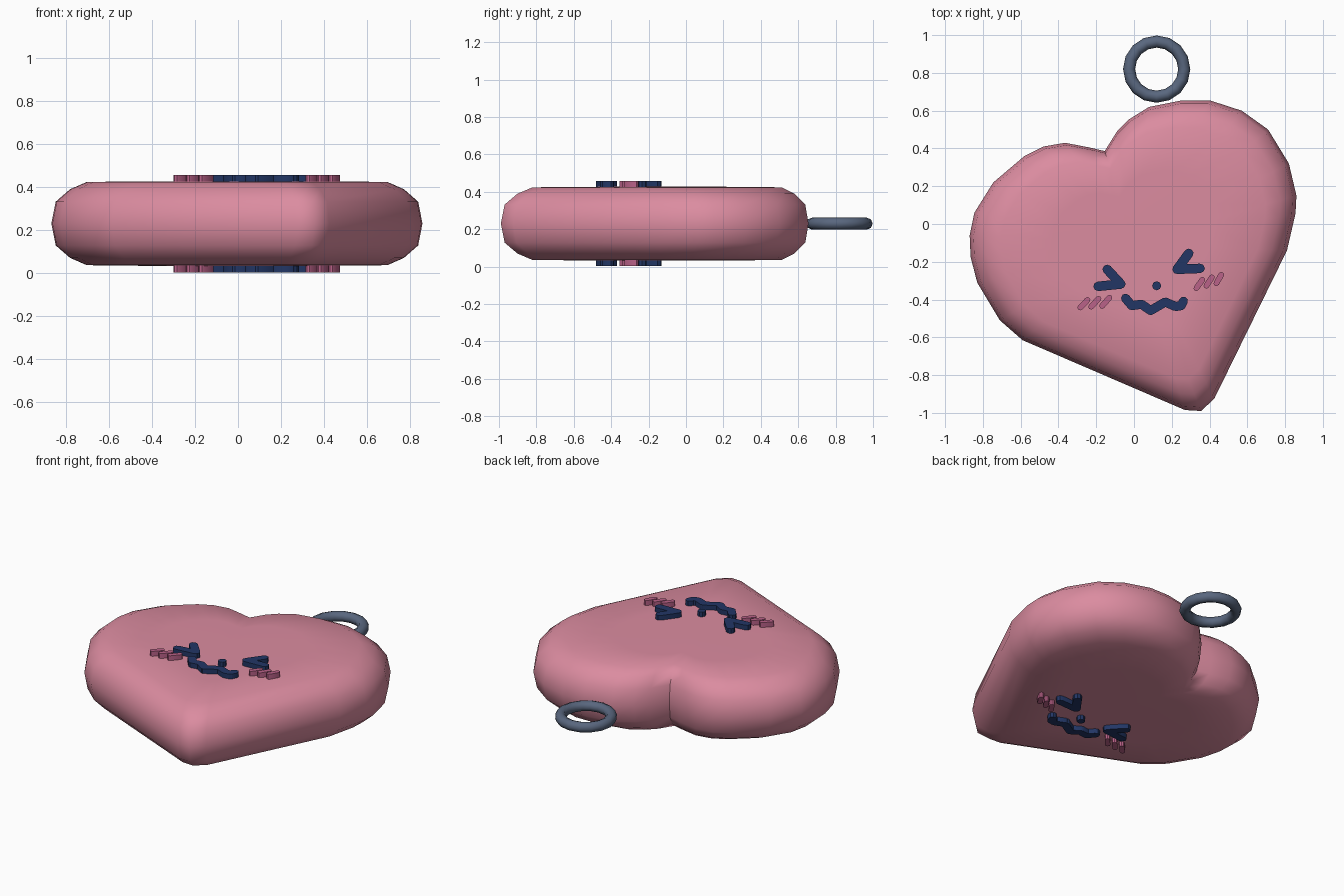
import bpy, bmesh, math
from mathutils import Vector

if "Cube" in bpy.data.objects:
    bpy.data.objects.remove(bpy.data.objects["Cube"])

MID = 0.23  # mid height, everything is symmetric about it


def material(name, rgb):
    m = bpy.data.materials.new(name)
    m.diffuse_color = (*rgb, 1)
    m.use_nodes = True
    m.node_tree.nodes["Principled BSDF"].inputs["Base Color"].default_value = m.diffuse_color
    return m


ROSE = material("rose pink", (0.71, 0.262, 0.352))
NAVY = material("navy blue", (0.016, 0.037, 0.13))
BLUSH = material("blush mauve", (0.49, 0.122, 0.25))
STEEL = material("slate steel", (0.10, 0.135, 0.21))


def finish(bm, name, mat, angle):
    bmesh.ops.recalc_face_normals(bm, faces=bm.faces)
    me = bpy.data.meshes.new(name)
    bm.to_mesh(me)
    bm.free()
    me.materials.append(mat)
    ob = bpy.data.objects.new(name, me)
    bpy.context.collection.objects.link(ob)
    bpy.ops.object.select_all(action='DESELECT')
    ob.select_set(True)
    bpy.context.view_layer.objects.active = ob
    bpy.ops.object.shade_smooth_by_angle(angle=math.radians(angle))
    return ob


# Heart body: outline scaled about an inner point for each level
outline = [(-.155, .386), (-.235, .405), (-.365, .43), (-.48, .41), (-.58, .36),
           (-.745, .22), (-.845, .06), (-.87, -.06), (-.865, -.175), (-.83, -.31),
           (-.71, -.51), (-.59, -.615), (.27, -.985), (.355, -.99), (.425, -.925),
           (.81, -.14), (.855, .055), (.86, .15), (.82, .32), (.71, .50),
           (.57, .60), (.40, .655), (.255, .655), (.08, .62), (-.025, .555), (-.09, .49)]
CX, CY = 0.0, -0.1
upper = [(1.0, 0), (.977, .102), (.90, .16), (.81, .194), (.5, .197)]
levels = [(s, -h) for s, h in reversed(upper[1:])] + upper
bm = bmesh.new()
rings = [[bm.verts.new((CX + (x - CX) * s, CY + (y - CY) * s, MID + h)) for x, y in outline]
         for s, h in levels]
n = len(outline)
for a, b in zip(rings, rings[1:]):
    for i in range(n):
        j = (i + 1) % n
        bm.faces.new((a[i], a[j], b[j], b[i]))
for ring, h in ((rings[0], -.198), (rings[-1], .198)):
    c = bm.verts.new((CX, CY, MID + h))
    for i in range(n):
        bm.faces.new((ring[i], ring[(i + 1) % n], c))
finish(bm, "heart_body", ROSE, 60)

# Hanging ring
bm = bmesh.new()
SEG, SIDES, R, r = 16, 8, 0.146, 0.032
loops = []
for i in range(SEG):
    a = 2 * math.pi * i / SEG
    loop = []
    for k in range(SIDES):
        t = 2 * math.pi * k / SIDES
        d = R + r * math.cos(t)
        loop.append(bm.verts.new((.12 + d * math.cos(a), .82 + d * math.sin(a),
                                  MID + r * math.sin(t))))
    loops.append(loop)
for i in range(SEG):
    a, b = loops[i], loops[(i + 1) % SEG]
    for k in range(SIDES):
        m = (k + 1) % SIDES
        bm.faces.new((a[k], b[k], b[m], a[m]))
finish(bm, "hanging_ring", STEEL, 50)


# Raised face strokes: round-ended bars along a path, on both sides of the heart
def bar(bm, p, q, rad, z0, z1):
    p, q = Vector(p), Vector(q)
    d = q - p
    ang = math.atan2(d.y, d.x)
    pts = []
    for end, start in ((q, -math.pi / 2), (p, math.pi / 2)):
        for k in range(5):
            if d.length == 0 and k == 4:
                continue
            t = ang + start + math.pi * k / 4
            pts.append((end.x + rad * math.cos(t), end.y + rad * math.sin(t)))
    lo = [bm.verts.new((x, y, z0)) for x, y in pts]
    hi = [bm.verts.new((x, y, z1)) for x, y in pts]
    bm.faces.new(lo[::-1])
    bm.faces.new(hi)
    for i in range(len(pts)):
        j = (i + 1) % len(pts)
        bm.faces.new((lo[i], lo[j], hi[j], hi[i]))


def strokes(name, paths, rad, mat):
    for side, z0, z1 in (("front", .41, .457), ("back", .003, .05)):
        bm = bmesh.new()
        for path in paths:
            for p, q in zip(path, path[1:]):
                bar(bm, p, q, rad, z0, z1)
        finish(bm, name + "_" + side, mat, 30)


strokes("left_eye", [[(-.142, -.24), (-.07, -.318), (-.19, -.33)]], .025, NAVY)
strokes("right_eye", [[(.29, -.155), (.228, -.24), (.35, -.235)]], .025, NAVY)
strokes("nose", [[(.12, -.327), (.12, -.327)]], .024, NAVY)
strokes("mouth", [[(-.045, -.393), (-.012, -.432), (.04, -.425), (.088, -.458),
                   (.165, -.413), (.22, -.437), (.25, -.432), (.262, -.408)]], .024, NAVY)
strokes("left_blush", [[(-.285 + .058 * i, -.442 + .004 * i), (-.246 + .058 * i, -.402 + .006 * i)]
                       for i in range(3)], .015, BLUSH)
strokes("right_blush", [[(.33 + .053 * i, -.34 + .013 * i), (.362 + .05 * i, -.295 + .013 * i)]
                        for i in range(3)], .015, BLUSH)
